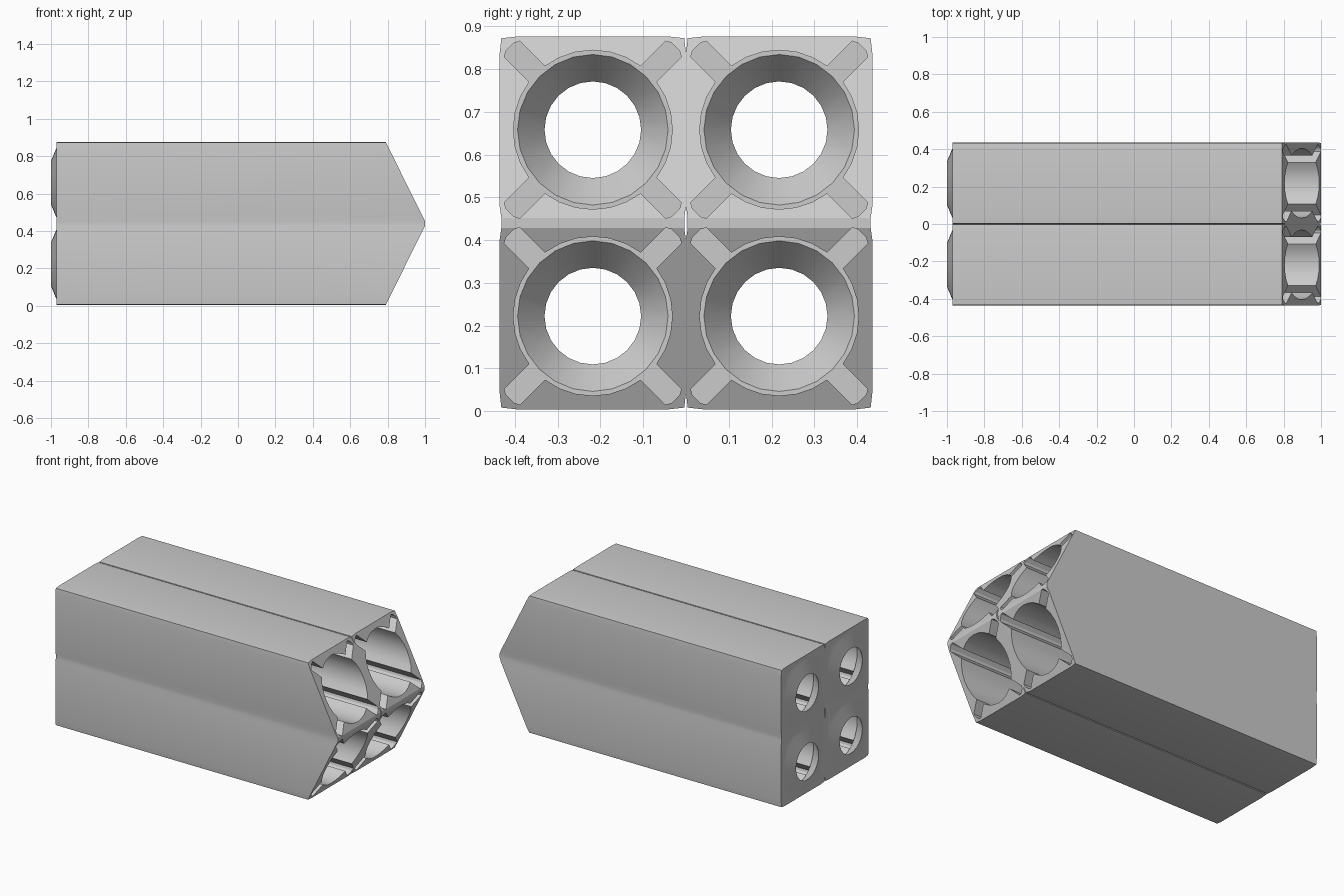
import bpy, bmesh
from math import cos, sin, pi, radians, asin
from mathutils import Vector

if "Cube" in bpy.data.objects:
    bpy.data.objects.remove(bpy.data.objects["Cube"])

CZ = 0.44            # height of the middle ridge
CY = 0.218           # sideways offset of a tube column
ROWS = (CZ - 0.218, CZ + 0.218)
R_TUBE, R_HOLE, SEG = 0.186, 0.113, 24


def loft(bm, sections):
    """Closed solid through matching loops of points."""
    rings = [[bm.verts.new(p) for p in s] for s in sections]
    for a, b in zip(rings, rings[1:]):
        for i in range(len(a)):
            j = (i + 1) % len(a)
            bm.faces.new((a[i], a[j], b[j], b[i]))
    bm.faces.new(rings[0][::-1])
    bm.faces.new(rings[-1])
    bmesh.ops.recalc_face_normals(bm, faces=bm.faces)


def finish(bm, name):
    me = bpy.data.meshes.new(name)
    bm.to_mesh(me)
    bm.free()
    ob = bpy.data.objects.new(name, me)
    bpy.context.collection.objects.link(ob)
    return ob


def per_row(name, make_section, xs):
    """One solid for each tube row; make_section(k) gives points about the axis."""
    bm = bmesh.new()
    for cz in ROWS:
        loft(bm, [[(x, CY + y, cz + z) for y, z in make_section(k)]
                  for k, x in enumerate(xs)])
    return finish(bm, name)


def circle(r):
    return [(r * cos(2 * pi * i / SEG), r * sin(2 * pi * i / SEG)) for i in range(SEG)]


def slotted_circle():
    """Tube bore with four diagonal fin slots."""
    pts, w = [], 0.026
    half = asin(w / R_TUBE)
    for q in range(4):
        a = pi / 4 + q * pi / 2
        for r, t in ((R_TUBE * cos(half), -w), (0.267, -w), (0.274, -w * 0.5),
                     (0.274, w * 0.5), (0.267, w), (R_TUBE * cos(half), w)):
            pts.append((r * cos(a) - t * sin(a), r * sin(a) + t * cos(a)))
        for k in range(1, 6):
            b = a + half + (pi / 2 - 2 * half) * k / 6
            pts.append((R_TUBE * cos(b), R_TUBE * sin(b)))
    return pts


# casing column: softly chamfered two-cell outline, run along x
quarter = [(0.178, 0.436), (0.214, 0.432), (0.218, 0.396), (0.218, 0.04), (0.214, 0.012)]
right = quarter + [(y, -z) for y, z in reversed(quarter)]
outline = right + [(-y, -z) for y, z in right]
bm = bmesh.new()
loft(bm, [[(x, CY + y, CZ + z) for y, z in outline] for x in (-0.97, 1.2)])

# pointed front end: two slopes and a narrow flat ridge
for co, no in (((1, 0, CZ + 0.012), (0.424, 0, 0.21)),
               ((1, 0, CZ - 0.012), (0.424, 0, -0.21)),
               ((1, 0, CZ), (1, 0, 0))):
    res = bmesh.ops.bisect_plane(bm, geom=bm.verts[:] + bm.edges[:] + bm.faces[:], dist=1e-5,
                                 plane_co=Vector(co), plane_no=Vector(no).normalized(),
                                 clear_outer=True)
    bmesh.ops.holes_fill(bm, edges=[e for e in bm.edges if e.is_boundary], sides=0)
bmesh.ops.recalc_face_normals(bm, faces=bm.faces)
casing = finish(bm, "launcher_casing")

# rear cones, slotted bores and tapered rear openings
rear = per_row("rear_cones", lambda k: circle((0.188, 0.188, 0.116)[k]), (-0.95, -0.97, -1.0))
bore = per_row("bore_cutter", lambda k: slotted_circle(), (-0.92, 1.1))
slope = (R_TUBE - 0.002 - R_HOLE) / 0.09
taper = per_row("taper_cutter",
                lambda k: circle((R_TUBE - 0.002, R_HOLE - 0.02 * slope)[k]), (-0.91, -1.02))

bpy.context.view_layer.objects.active = casing
casing.select_set(True)
for tool, op in ((rear, 'UNION'), (bore, 'DIFFERENCE'), (taper, 'DIFFERENCE')):
    m = casing.modifiers.new(tool.name, 'BOOLEAN')
    m.object, m.operation, m.solver = tool, op, 'EXACT'
    bpy.ops.object.modifier_apply(modifier=m.name)
    bpy.data.objects.remove(tool)

# second column mirrored across the middle
m = casing.modifiers.new("mirror", 'MIRROR')
m.use_axis = (False, True, False)
m.use_mirror_merge = False
bpy.ops.object.modifier_apply(modifier=m.name)
bpy.ops.object.shade_smooth_by_angle(angle=radians(25))
